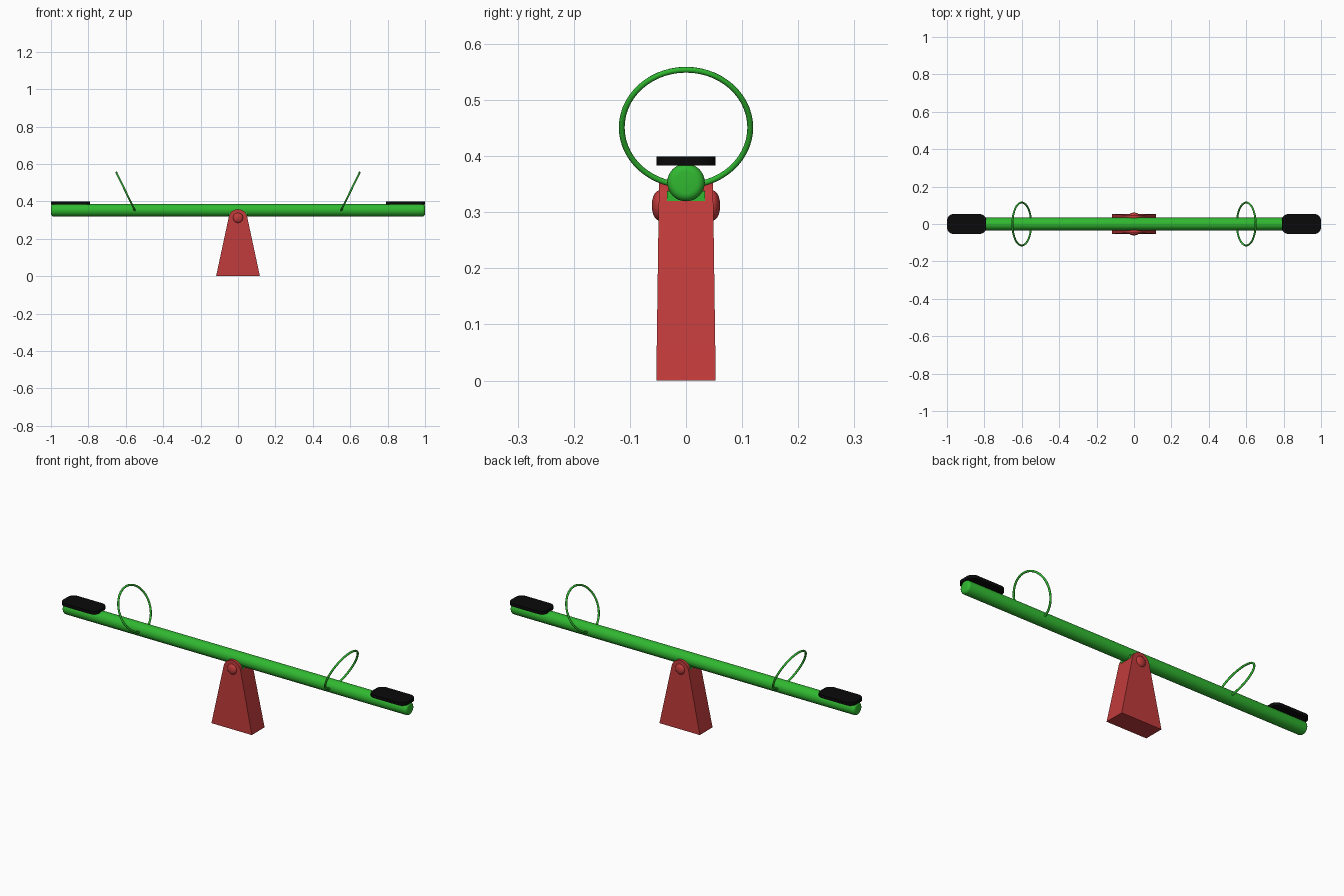
import bpy, bmesh, math
from mathutils import Matrix, Vector

if "Cube" in bpy.data.objects:
    bpy.data.objects.remove(bpy.data.objects["Cube"])


def material(name, rgb):
    m = bpy.data.materials.new(name)
    m.diffuse_color = (*rgb, 1)
    m.use_nodes = True
    m.node_tree.nodes["Principled BSDF"].inputs["Base Color"].default_value = m.diffuse_color
    return m


GREEN = material("green paint", (0.03, 0.48, 0.03))
RED = material("red paint", (0.53, 0.043, 0.043))
BLACK = material("black rubber", (0.003, 0.003, 0.003))


def finish(name, bm, mat, angle=35):
    bmesh.ops.recalc_face_normals(bm, faces=bm.faces)
    me = bpy.data.meshes.new(name)
    bm.to_mesh(me)
    bm.free()
    me.materials.append(mat)
    ob = bpy.data.objects.new(name, me)
    bpy.context.collection.objects.link(ob)
    bpy.ops.object.select_all(action='DESELECT')
    ob.select_set(True)
    bpy.context.view_layer.objects.active = ob
    bpy.ops.object.shade_smooth_by_angle(angle=math.radians(angle))
    return ob


def prism(points, direction):
    """Extrude a closed outline along a direction."""
    bm = bmesh.new()
    face = bm.faces.new([bm.verts.new(p) for p in points])
    ext = bmesh.ops.extrude_face_region(bm, geom=[face])
    verts = [v for v in ext['geom'] if isinstance(v, bmesh.types.BMVert)]
    bmesh.ops.translate(bm, verts=verts, vec=direction)
    return bm


# Beam: round bar with softened ends
bm = bmesh.new()
bmesh.ops.create_cone(bm, cap_ends=True, segments=40, radius1=0.0335, radius2=0.0335,
                      depth=2, matrix=Matrix.Translation((0, 0, 0.353)) @ Matrix.Rotation(math.pi / 2, 4, 'Y'))
rims = [e for e in bm.edges if abs(e.verts[0].co.x - e.verts[1].co.x) < 1e-4]
bmesh.ops.bevel(bm, geom=rims, offset=0.014, segments=5, profile=0.5, affect='EDGES')
finish("beam", bm, GREEN)

# Bracket under the beam, inside the stand
bm = bmesh.new()
bmesh.ops.create_cube(bm, size=1, matrix=Matrix.Translation((0, 0, 0.329)) @ Matrix.Diagonal((0.1, 0.068, 0.018, 1)))
finish("beam_bracket", bm, GREEN)

# Stand: tapered block with a round top
R, CZ = 0.05, 0.308
outline = [(-0.117, 0, 0), (0.117, 0, 0)]
for i in range(25):
    a = math.radians(12 + i * 156 / 24)
    outline.append((R * math.cos(a), 0, CZ + R * math.sin(a)))
bm = prism(outline, (0, 1, 0))
for v in bm.verts:
    half = 0.053 - 0.005 * v.co.z / 0.358
    v.co.y = half if v.co.y > 0.5 else -half
finish("stand", bm, RED)

for s, side in ((-1, "front"), (1, "back")):
    # Domed pivot bolt heads
    bm = bmesh.new()
    bmesh.ops.create_uvsphere(bm, u_segments=28, v_segments=16, radius=1,
                              matrix=Matrix.Translation((0, s * 0.047, 0.312)) @ Matrix.Diagonal((0.027, 0.014, 0.027, 1)))
    finish(side + "_pivot_bolt", bm, RED)

for s, side in ((-1, "left"), (1, "right")):
    # Seat pad with rounded corners
    pts = []
    for k, (cx, cy) in enumerate(((1, 1), (-1, 1), (-1, -1), (1, -1))):
        for i in range(9):
            a = math.radians(90 * k + 90 * i / 8)
            pts.append((s * 0.895 + cx * 0.07 + 0.035 * math.cos(a),
                        cy * 0.018 + 0.035 * math.sin(a), 0.383))
    finish(side + "_seat", prism(pts, (0, 0, 0.016)), BLACK)

    # Ring handle leaning outward
    bm = bmesh.new()
    n, m = 56, 10
    tilt = Matrix.Translation((s * 0.6, 0, 0.451)) @ Matrix.Rotation(s * math.radians(26), 4, 'Y')
    rings = []
    for i in range(n):
        a = 2 * math.pi * i / n
        ring = []
        for j in range(m):
            b = 2 * math.pi * j / m
            r = 0.1145 + 0.0052 * math.cos(b)
            ring.append(bm.verts.new(tilt @ Vector((0.0052 * math.sin(b), r * math.cos(a), r * math.sin(a)))))
        rings.append(ring)
    for i in range(n):
        p, q = rings[i], rings[(i + 1) % n]
        for j in range(m):
            k = (j + 1) % m
            bm.faces.new((p[j], q[j], q[k], p[k]))
    finish(side + "_handle", bm, GREEN, 60)
